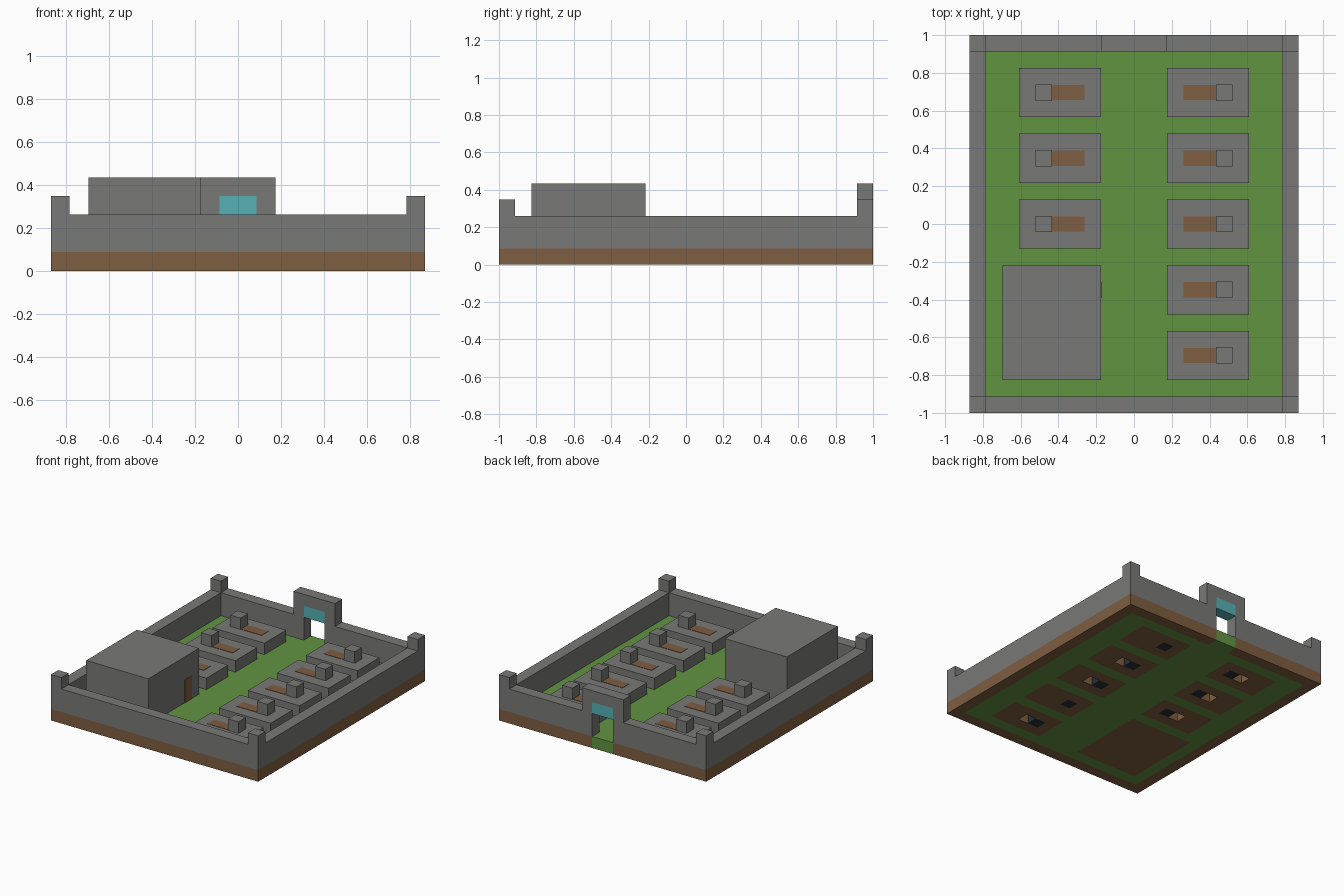
import bpy, bmesh
from mathutils import Vector

cube = bpy.data.objects.get("Cube")
if cube:
    bpy.data.objects.remove(cube, do_unlink=True)

U = 2 / 23  # one block; the model is 20 x 23 blocks


def material(name, rgb):
    m = bpy.data.materials.new(name)
    m.use_nodes = True
    m.diffuse_color = (*rgb, 1)
    m.node_tree.nodes["Principled BSDF"].inputs["Base Color"].default_value = (*rgb, 1)
    return m


stone = material("grey stone", (0.19, 0.19, 0.185))
grass = material("green grass", (0.122, 0.295, 0.053))
dirt = material("brown dirt", (0.212, 0.112, 0.053))
glow = material("turquoise", (0.092, 0.44, 0.465))
dark = material("dark slate", (0.022, 0.026, 0.036))


def finish(name, bm, mats):
    mesh = bpy.data.meshes.new(name)
    bm.to_mesh(mesh)
    bm.free()
    for m in mats:
        mesh.materials.append(m)
    ob = bpy.data.objects.new(name, mesh)
    bpy.context.collection.objects.link(ob)
    return ob


def box(name, x, y, z, mat):
    """Box between pairs of block coordinates."""
    bm = bmesh.new()
    bmesh.ops.create_cube(bm, size=1)
    spans = [sorted(s) for s in (x, y, z)]
    for v in bm.verts:
        v.co = Vector([(s[0] if c < 0 else s[1]) * U for c, s in zip(v.co, spans)])
    return finish(name, bm, [mat])


# Grave plots as (side, row centre, whether hollow below)
graves = [(1, 8, False), (1, 4, True), (1, 0, True), (1, -4, False), (1, -8, True),
          (-1, 8, True), (-1, 4, True), (-1, 0, True)]


# Ground slab: dirt rim and plots, grass elsewhere, hollows under graves
def ground_kind(x, y):
    if abs(x) < 1 and y > 10:
        return "grass"
    if abs(x) > 9 or abs(y) > 10.5:
        return "dirt"
    if -8 < x < -2 and -9.5 < y < -2.5:
        return "dirt"
    for side, row, hollow in graves:
        if 2 < x * side < 7 and abs(y - row) < 1.5:
            if abs(y - row) < 0.5:
                if 3 < x * side < 4:
                    return "dark"
                if hollow and 4 < x * side < 5:
                    return "hole"
            return "dirt"
    return "grass"


bm = bmesh.new()
bmesh.ops.create_grid(bm, x_segments=20, y_segments=23, size=0.5)
bmesh.ops.scale(bm, vec=(20 * U, 23 * U, 1), verts=bm.verts)
holes = []
for f in bm.faces:
    c = f.calc_center_median() / U
    kind = ground_kind(c.x, c.y)
    if kind == "hole":
        holes.append(f)
    else:
        f.material_index = ("dirt", "grass", "dark").index(kind)
bmesh.ops.delete(bm, geom=holes, context='FACES')
ground = finish("ground", bm, [dirt, grass, dark])
thick = ground.modifiers.new("thickness", 'SOLIDIFY')
thick.thickness = U
thick.offset = 1

# Perimeter walls, corner posts and gate frame
box("front_wall", (-10, 10), (-11.5, -10.5), (1, 3), stone)
for side, label in ((1, "left"), (-1, "right")):
    box(label + "_wall", (9 * side, 10 * side), (-10.5, 10.5), (1, 3), stone)
    box(label + "_back_wall", (2 * side, 10 * side), (10.5, 11.5), (1, 3), stone)
    box(label + "_gate_post", (side, 2 * side), (10.5, 11.5), (1, 5), stone)
    for y in (-11.5, 10.5):
        end = "front" if y < 0 else "back"
        box(f"{label}_{end}_corner_post", (9 * side, 10 * side), (y, y + 1), (3, 4), stone)
box("gate_lintel", (-1, 1), (10.5, 11.5), (4, 5), stone)
box("gate_panel", (-1, 1), (10.5, 11.5), (3, 4), glow)

# Graves: slab, headstone and earth patch
for side, row, hollow in graves:
    box("grave_slab", (2 * side, 7 * side), (row - 1.5, row + 1.5), (1, 2), stone)
    box("headstone", (5 * side, 6 * side), (row - 0.5, row + 0.5), (2, 3), stone)
    box("earth_patch", (3 * side, 5 * side), (row - 0.46, row + 0.46), (2, 2.03), dirt)

# Crypt with its door
box("crypt", (-8, -2), (-9.5, -2.5), (1, 5), stone)
box("crypt_door", (-2, -1.97), (-4.5, -3.5), (1, 3), dirt)
